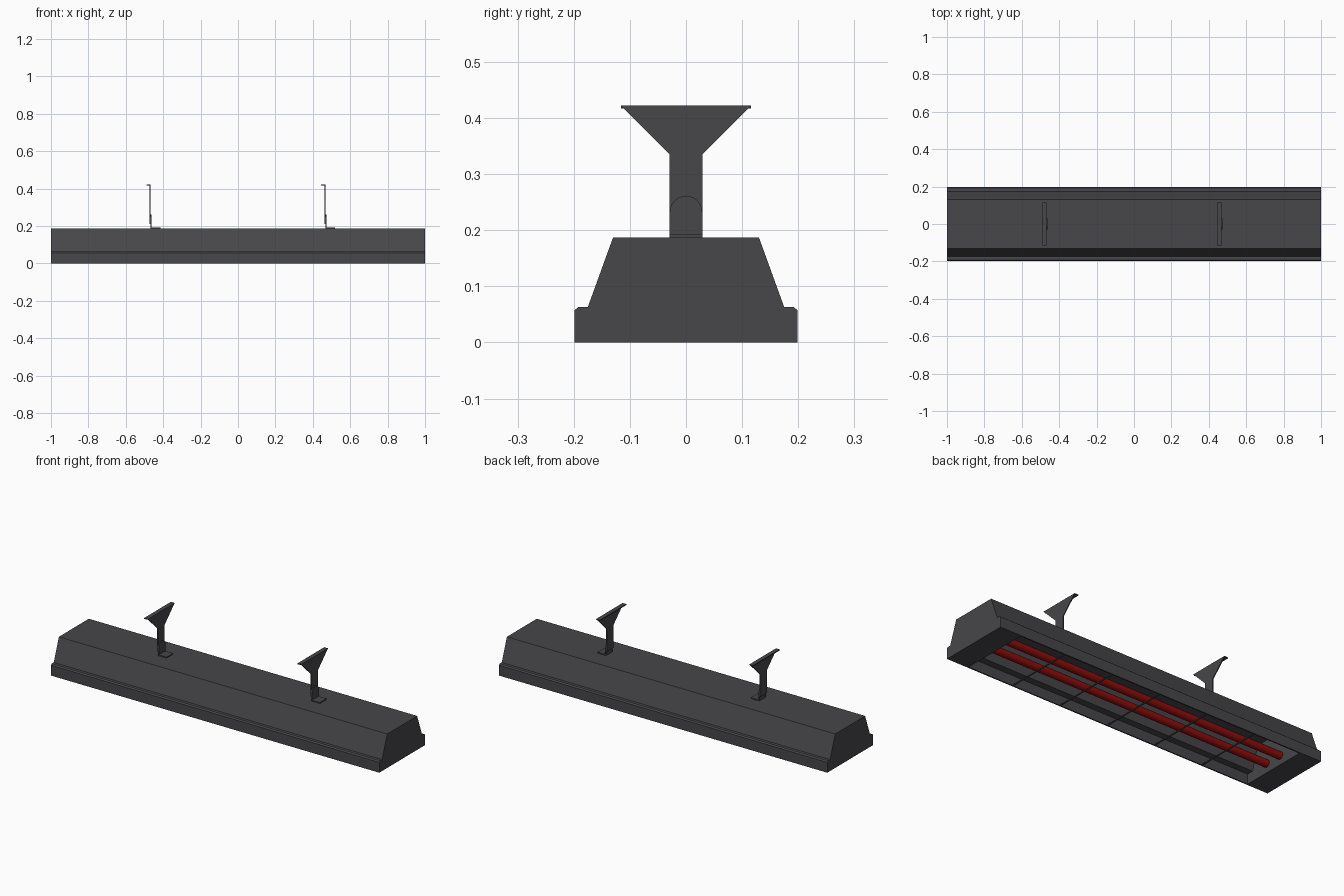
import bpy, bmesh, math
from mathutils import Matrix

cube = bpy.data.objects.get("Cube")
if cube:
    bpy.data.objects.remove(cube, do_unlink=True)


def material(name, colour):
    m = bpy.data.materials.new(name)
    m.use_nodes = True
    m.diffuse_color = colour
    bsdf = m.node_tree.nodes["Principled BSDF"]
    bsdf.inputs["Base Color"].default_value = colour
    bsdf.inputs["Roughness"].default_value = 0.6
    return m


GREY = material("dark grey metal", (0.063, 0.061, 0.068, 1))
RED = material("red heating tube", (0.28, 0.004, 0.004, 1))


def finish(bm, name, mat):
    bmesh.ops.recalc_face_normals(bm, faces=bm.faces)
    mesh = bpy.data.meshes.new(name)
    bm.to_mesh(mesh)
    bm.free()
    mesh.materials.append(mat)
    obj = bpy.data.objects.new(name, mesh)
    bpy.context.collection.objects.link(obj)
    return obj


def prism(name, half, x0, x1, mat):
    """Extrude a (y, z) half outline, mirrored in y, from x0 to x1."""
    outline = half + [(-y, z) for y, z in reversed(half) if y > 1e-6]
    bm = bmesh.new()
    face = bm.faces.new([bm.verts.new((x0, y, z)) for y, z in outline])
    new = bmesh.ops.extrude_face_region(bm, geom=[face])["geom"]
    bmesh.ops.translate(bm, vec=(x1 - x0, 0, 0),
                        verts=[g for g in new if isinstance(g, bmesh.types.BMVert)])
    return finish(bm, name, mat)


def box(name, x0, x1, half_y, z0, z1, mat):
    return prism(name, [(half_y, z0), (half_y, z1)], x0, x1, mat)


def rod(name, centre, axis, radius, length, sides, mat):
    bm = bmesh.new()
    bmesh.ops.create_cone(bm, cap_ends=True, segments=sides, radius1=radius,
                          radius2=radius, depth=length)
    turn = Matrix.Rotation(math.pi / 2, 4, "Y" if axis == "X" else "X")
    bmesh.ops.transform(bm, matrix=Matrix.Translation(centre) @ turn, verts=bm.verts)
    return finish(bm, name, mat)


def smooth(obj):
    bpy.ops.object.select_all(action="DESELECT")
    obj.select_set(True)
    bpy.context.view_layer.objects.active = obj
    bpy.ops.object.shade_smooth_by_angle(angle=math.radians(40))


# Housing: trapezoid body with a stepped rim, hollowed from below
housing = prism("housing", [(0.199, 0), (0.199, 0.057), (0.192, 0.063),
                            (0.175, 0.063), (0.13, 0.187)], -1, 1, GREY)
cavity = prism("cavity_cutter", [(0.192, -0.02), (0.192, 0.055),
                                 (0.155, 0.055), (0.118, 0.18)], -0.87, 0.87, GREY)
cut = housing.modifiers.new("hollow", "BOOLEAN")
cut.operation = "DIFFERENCE"
cut.solver = "EXACT"
cut.object = cavity
bpy.context.view_layer.objects.active = housing
bpy.ops.object.modifier_apply(modifier=cut.name)
bpy.data.objects.remove(cavity, do_unlink=True)

# Heating tubes
for side, y in (("left", 0.05), ("right", -0.05)):
    smooth(rod(f"heating_tube_{side}", (0, y, 0.05), "X", 0.02, 1.75, 20, RED))

# Guard wires across the opening
for i in range(-2, 3):
    rod(f"guard_wire_{i + 3}", (i * 0.295, 0, 0.005), "Y", 0.004, 0.39, 8, GREY)

# Hanging brackets
T = 0.005
W = 0.029
arc = [(W * math.cos(a), 0.232 + W * math.sin(a))
       for a in (math.pi / 2 * k / 8 for k in range(9))]
for side, x in (("left", 0.467), ("right", -0.467)):
    box(f"bracket_foot_{side}", x, x + 0.052, W, 0.187, 0.193, GREY)
    prism(f"bracket_tab_{side}", [(W, 0.187)] + arc, x, x + T, GREY)
    prism(f"hanger_plate_{side}", [(W, 0.21), (W, 0.335), (0.116, 0.422)],
          x - T, x, GREY)
    box(f"hanger_flange_{side}", x - 0.023, x - T, 0.116, 0.417, 0.422, GREY)
